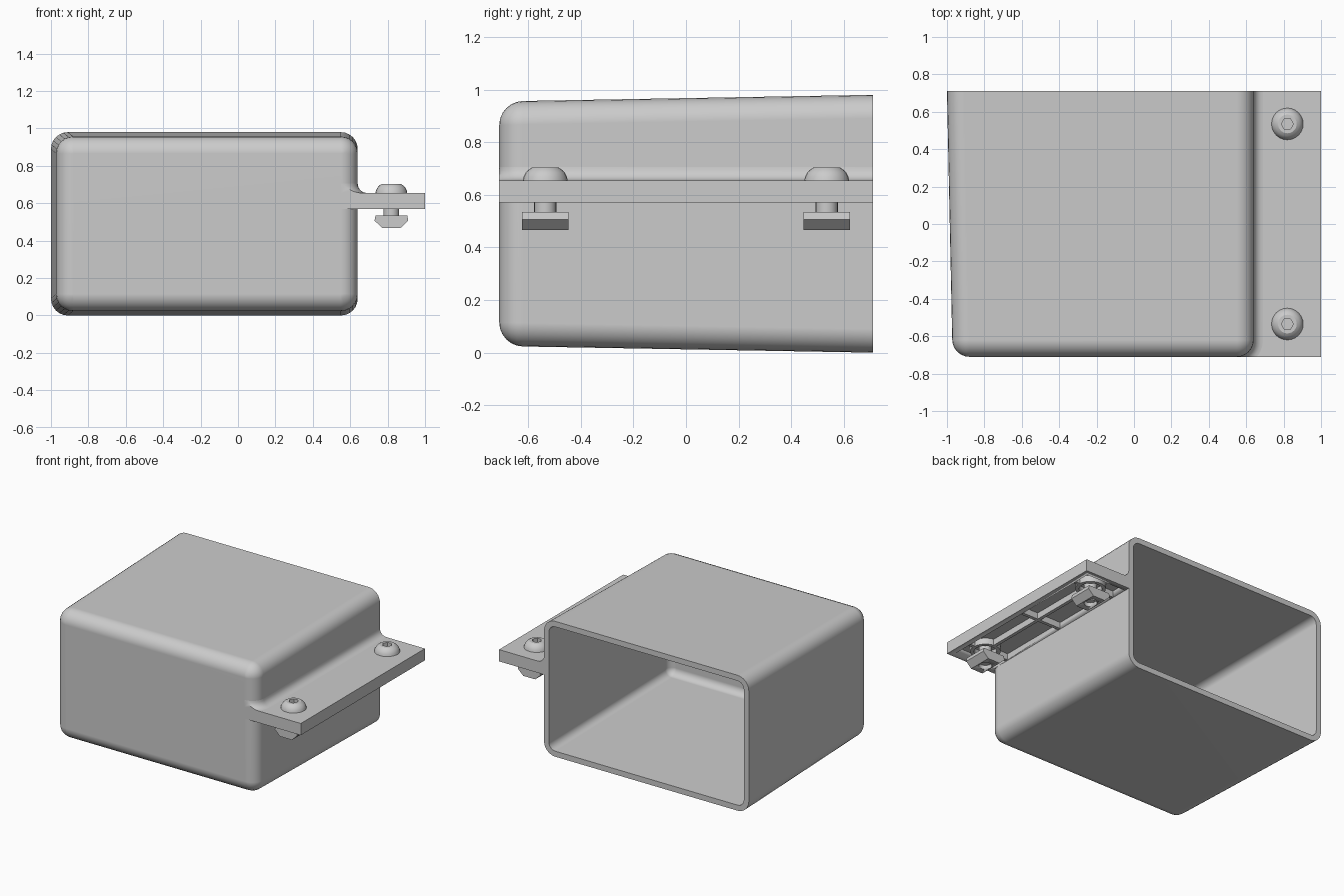
import bpy, bmesh
from math import sin, cos, asin, pi, radians

if "Cube" in bpy.data.objects:
    bpy.data.objects.remove(bpy.data.objects["Cube"])

Y = 0.71            # half depth
R = 0.09            # outer corner radius of the box
SEG = 6             # segments per rounded corner
Z0, Z1 = 0.57, 0.655  # flange underside and top


def finish(name, bm):
    bmesh.ops.remove_doubles(bm, verts=bm.verts, dist=1e-5)
    bmesh.ops.recalc_face_normals(bm, faces=bm.faces)
    me = bpy.data.meshes.new(name)
    bm.to_mesh(me)
    bm.free()
    ob = bpy.data.objects.new(name, me)
    bpy.context.collection.objects.link(ob)
    bpy.ops.object.select_all(action='DESELECT')
    ob.select_set(True)
    bpy.context.view_layer.objects.active = ob
    bpy.ops.object.shade_smooth_by_angle(angle=radians(32))
    return ob


def loft(name, rings, loop=False):
    """Skin closed rings; cap both ends, or join last to first."""
    bm = bmesh.new()
    vs = [[bm.verts.new(p) for p in r] for r in rings]
    n = len(vs[0])
    for a, b in zip(vs, vs[1:] + (vs[:1] if loop else [])):
        for i in range(n):
            j = (i + 1) % n
            bm.faces.new((a[i], a[j], b[j], b[i]))
    if not loop:
        bm.faces.new(vs[0])
        bm.faces.new(vs[-1])
    return finish(name, bm)


def block(name, x0, x1, y0, y1, z0, z1):
    return loft(name, [[(x0, y0, z), (x1, y0, z), (x1, y1, z), (x0, y1, z)]
                       for z in (z0, z1)])


def circle(cx, cy, r, z, n=24):
    return [(cx + r * cos(2 * pi * i / n), cy + r * sin(2 * pi * i / n), z)
            for i in range(n)]


def cut(ob, cutter):
    m = ob.modifiers.new("cut", 'BOOLEAN')
    m.object = cutter
    m.solver = 'EXACT'
    bpy.context.view_layer.objects.active = ob
    bpy.ops.object.modifier_apply(modifier=m.name)
    bpy.data.objects.remove(cutter, do_unlink=True)


# hollow tapered box, open at the back, rounded at the closed front
def section(y, inset):
    t = (y + Y) / (2 * Y)
    x0, x1 = -0.97 - 0.03 * t + inset, 0.64 - inset
    z0, z1 = 0.025 * (1 - t) + inset, 0.955 + 0.025 * t - inset
    r = max(R - inset, 0)
    pts = []
    corners = [(x1 - r, z1 - r), (x0 + r, z1 - r), (x0 + r, z0 + r), (x1 - r, z0 + r)]
    for k, (cx, cz) in enumerate(corners):
        for i in range(SEG + 1):
            a = pi / 2 * (k + i / SEG)
            pts.append((cx + r * cos(a), y, cz + r * sin(a)))
    return pts


def shell(inset, r):
    steps = [pi / 2 * i / SEG for i in range(SEG + 1)]
    return [section(-Y + inset + r * (1 - cos(a)), inset + r * (1 - sin(a)))
            for a in steps] + [section(Y, inset)]


wall = 0.04
box = loft("box_shell", shell(0, R) + shell(wall, R - wall)[::-1])
wn = box.modifiers.new("normals", 'WEIGHTED_NORMAL')
wn.keep_sharp = True

# mounting flange, wrapping the rounded front corner, hollow underneath
arc = [(0.55 + 0.08 * sin(pi / 2 * i / SEG), -0.62 - 0.08 * cos(pi / 2 * i / SEG))
       for i in range(SEG + 1)]
plan = [(0.55, -Y), (1, -Y), (1, Y), (0.63, Y)] + arc[::-1]
flange = loft("flange", [[(x, y, z) for x, y in plan] for z in (Z0, Z1)])
cut(flange, block("recess_cutter", 0.64, 0.96, -Y + 0.04, Y - 0.04, 0.5, 0.62))

# fillet between box side and flange top
F = 0.05
prof = [(F * (1 - cos(pi / 2 * i / SEG)), Z1 + F * (1 - sin(pi / 2 * i / SEG)))
        for i in range(SEG + 1)] + [(0, Z1)]
stations = [[(0.64 + d, Y, z) for d, z in prof]]
for k in range(SEG + 1):
    ring = []
    for d, z in prof:
        a = asin(R / (R + d)) * k / SEG
        ring.append((0.55 + (R + d) * cos(a), -0.62 - (R + d) * sin(a), z))
    stations.append(ring)
loft("flange_fillet", stations)

# stiffening ribs under the flange
block("cross_rib", 0.63, 0.97, -0.012, 0.012, 0.575, 0.63)
block("long_rib", 0.808, 0.832, -0.44, 0.44, 0.575, 0.63)

# two bolts with bosses and slot nuts
BX = 0.82
for side, by in (("front", -0.535), ("back", 0.535)):
    loft(side + "_boss", [circle(BX, by, 0.1, 0.575), circle(BX, by, 0.1, 0.63),
                          circle(BX, by, 0.075, 0.63), circle(BX, by, 0.075, 0.575)], loop=True)
    for tag, a, b in (("inner", 0.63, BX - 0.09), ("outer", BX + 0.09, 0.97)):
        block(f"{side}_{tag}_boss_rib", a, b, by - 0.012, by + 0.012, 0.575, 0.63)

    # button head with hexagonal socket, and shank
    def hexagon(z):
        out = []
        for i in range(24):
            a = 2 * pi * i / 24
            r = 0.028 / cos(a % (pi / 3) - pi / 6)
            out.append((BX + r * cos(a), by + r * sin(a), z))
        return out
    dome = [(0.085, Z1), (0.082, 0.669), (0.075, 0.683), (0.064, 0.695), (0.05, 0.704)]
    loft(side + "_bolt", [circle(BX, by, 0.042, 0.495), circle(BX, by, 0.042, Z1)]
         + [circle(BX, by, r, z) for r, z in dome] + [hexagon(0.704), hexagon(0.675)])

    # chamfered slot nut with threaded hole
    outline = [(-0.085, 0.534), (-0.09, 0.507), (-0.048, 0.467),
               (0.048, 0.467), (0.09, 0.507), (0.085, 0.534)]
    nut = loft(side + "_slot_nut", [[(BX + x, by + s * 0.0875, z) for x, z in outline]
                                    for s in (-1, 1)])
    cut(nut, loft("hole_cutter", [circle(BX, by, 0.043, 0.4), circle(BX, by, 0.043, 0.6)]))
